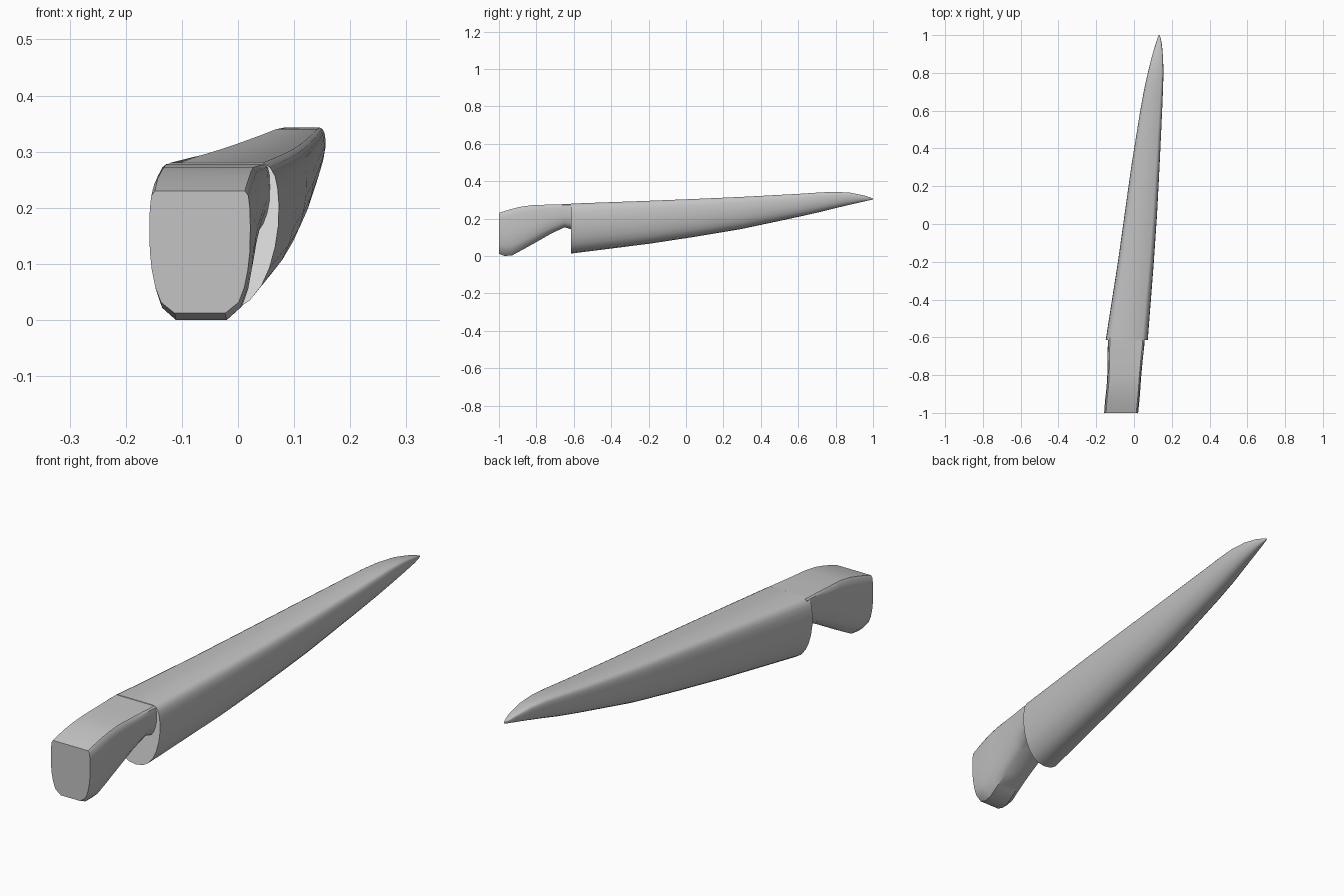
import bpy
import bmesh

cube = bpy.data.objects.get("Cube")
if cube:
    bpy.data.objects.remove(cube, do_unlink=True)


def material(name, value):
    mat = bpy.data.materials.new(name)
    mat.use_nodes = True
    colour = (value, value, value, 1)
    mat.diffuse_color = colour
    mat.node_tree.nodes["Principled BSDF"].inputs["Base Color"].default_value = colour
    return mat


grey = material("mid grey", 0.55)
light = material("light grey", 0.8)


def loft(name, half_profile, stations, materials):
    """Skin mirrored half profiles (width, depth) through (y, left, right, bottom, top) stations."""
    ring = half_profile + [(-w, d) for w, d in reversed(half_profile) if w > 0]
    bm = bmesh.new()
    rings = []
    for y, x0, x1, z0, z1 in stations:
        mid, half = (x0 + x1) / 2, (x1 - x0) / 2
        rings.append([bm.verts.new((mid + w * half, y, z1 - d * (z1 - z0))) for w, d in ring])
    n = len(ring)
    for a, b in zip(rings, rings[1:]):
        for i in range(n):
            j = (i + 1) % n
            bm.faces.new((a[i], a[j], b[j], b[i]))
    front = bm.faces.new(rings[0])
    front.material_index = len(materials) - 1
    bm.faces.new(rings[-1])
    bmesh.ops.recalc_face_normals(bm, faces=bm.faces)
    mesh = bpy.data.meshes.new(name)
    bm.to_mesh(mesh)
    bm.free()
    for mat in materials:
        mesh.materials.append(mat)
    obj = bpy.data.objects.new(name, mesh)
    bpy.context.collection.objects.link(obj)
    bpy.ops.object.select_all(action="DESELECT")
    obj.select_set(True)
    bpy.context.view_layer.objects.active = obj
    bpy.ops.object.shade_smooth_by_angle(angle=0.6)
    return obj


# Long tapered fairing: flat top, rounded shoulders, U-shaped belly, pale open end
fairing_profile = [(0.74, 0), (0.86, 0.03), (0.94, 0.09), (0.98, 0.17), (1, 0.28),
                   (0.99, 0.42), (0.94, 0.56), (0.85, 0.7), (0.72, 0.82),
                   (0.53, 0.92), (0.3, 0.98), (0, 1)]
loft("fairing", fairing_profile, [
    (-0.615, -0.15, 0.073, 0.013, 0.28),
    (-0.2, -0.085, 0.105, 0.065, 0.295),
    (0.05, -0.05, 0.122, 0.103, 0.305),
    (0.3, -0.015, 0.135, 0.145, 0.316),
    (0.6, 0.033, 0.149, 0.209, 0.332),
    (0.72, 0.055, 0.154, 0.236, 0.34),
    (0.8, 0.073, 0.156, 0.256, 0.343),
    (0.88, 0.093, 0.154, 0.275, 0.338),
    (0.95, 0.113, 0.148, 0.291, 0.324),
    (0.985, 0.125, 0.141, 0.299, 0.313),
    (1, 0.131, 0.135, 0.303, 0.307),
], [grey, light])

# Cranked arm: deep blunt front that thins as it enters the fairing
arm_profile = [(0.89, 0), (0.96, 0.04), (0.99, 0.14), (1, 0.3), (0.99, 0.5),
               (0.95, 0.65), (0.88, 0.79), (0.77, 0.91), (0.5, 1)]
loft("support_arm", arm_profile, [
    (-1, -0.158, 0.022, 0.012, 0.23),
    (-0.97, -0.156, 0.025, 0, 0.24),
    (-0.93, -0.153, 0.029, 0.003, 0.252),
    (-0.88, -0.147, 0.033, 0.03, 0.264),
    (-0.82, -0.142, 0.037, 0.063, 0.272),
    (-0.72, -0.14, 0.046, 0.12, 0.275),
    (-0.65, -0.139, 0.054, 0.153, 0.277),
    (-0.6, -0.138, 0.058, 0.14, 0.278),
], [grey])
